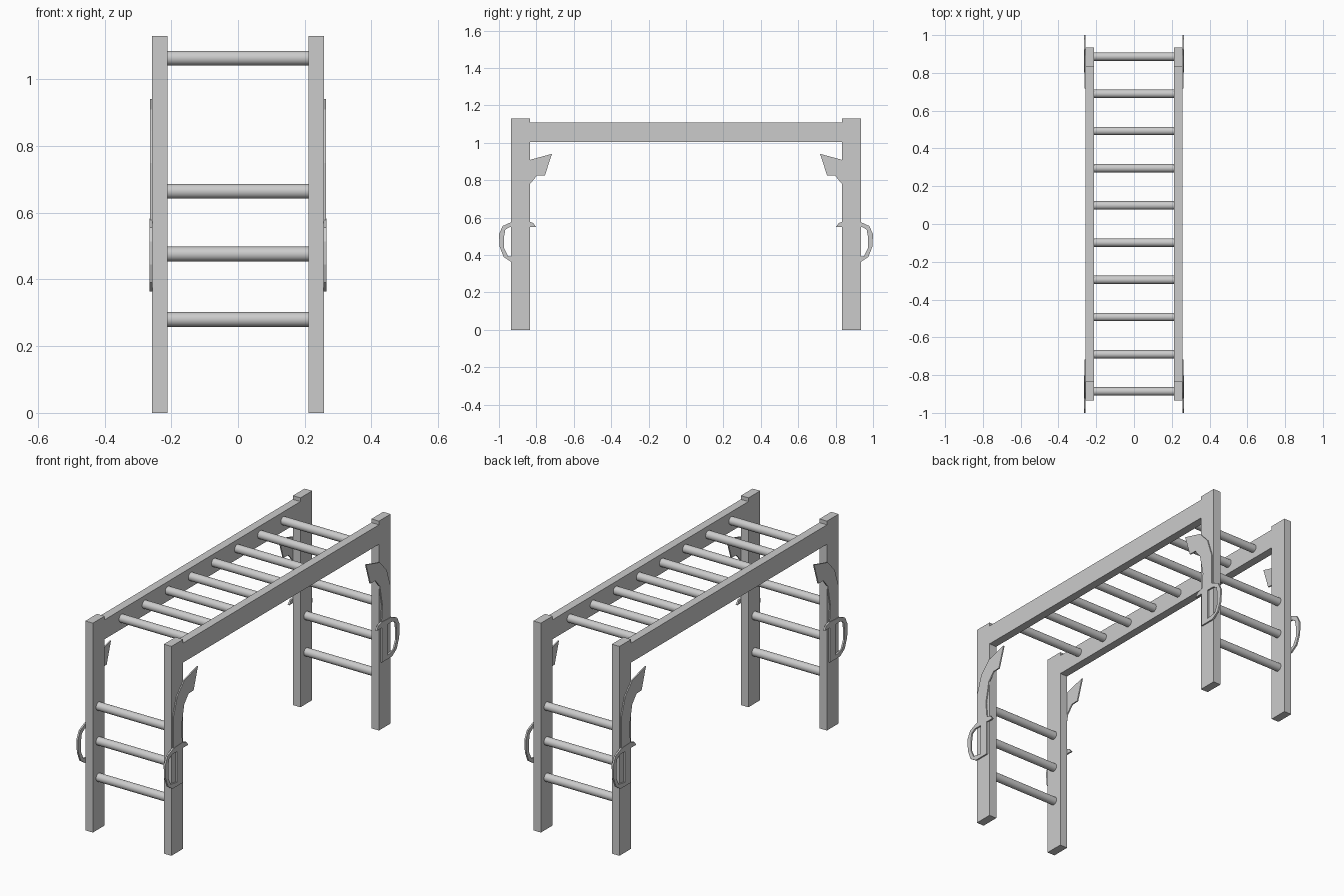
import bpy
from mathutils import Matrix, Vector

if "Cube" in bpy.data.objects:
    bpy.data.objects.remove(bpy.data.objects["Cube"])

YZX = Matrix(((0, 0, 1, 0), (1, 0, 0, 0), (0, 1, 0, 0), (0, 0, 0, 1)))


def add_mirror(obj, x, y):
    mod = obj.modifiers.new("mirror", 'MIRROR')
    mod.use_axis = (x, y, False)


def box(name, lo, hi, mirror):
    lo, hi = Vector(lo), Vector(hi)
    bpy.ops.mesh.primitive_cube_add(size=1)
    obj = bpy.context.object
    obj.name = name
    size = hi - lo
    obj.data.transform(Matrix.Translation((lo + hi) / 2) @ Matrix.Diagonal((*size, 1)))
    add_mirror(obj, *mirror)
    return obj


def rung(name, y, z):
    bpy.ops.mesh.primitive_cylinder_add(vertices=24, radius=0.022, depth=0.428,
                                        location=(0, y, z), rotation=(0, 1.5707963, 0))
    bpy.context.object.name = name
    bpy.ops.object.shade_smooth_by_angle()


def plate(name, outlines, x0, x1):
    """Flat plate from closed (y, z) outlines, copied to all four posts."""
    curve = bpy.data.curves.new(name, 'CURVE')
    curve.dimensions = '2D'
    curve.fill_mode = 'BOTH'
    curve.extrude = (x1 - x0) / 2
    for pts in outlines:
        spline = curve.splines.new('POLY')
        spline.points.add(len(pts) - 1)
        for p, (y, z) in zip(spline.points, pts):
            p.co = (y, z, 0, 1)
        spline.use_cyclic_u = True
    temp = bpy.data.objects.new(name + "_outline", curve)
    bpy.context.collection.objects.link(temp)
    bpy.context.view_layer.update()
    mesh = bpy.data.meshes.new_from_object(temp)
    bpy.data.objects.remove(temp)
    mesh.transform(Matrix.Translation(((x0 + x1) / 2, 0, 0)) @ YZX)
    for poly in mesh.polygons:
        poly.use_smooth = False
    obj = bpy.data.objects.new(name, mesh)
    bpy.context.collection.objects.link(obj)
    add_mirror(obj, True, True)


# Posts and top beams
box("posts", (0.212, 0.835, 0), (0.257, 0.935, 1.13), (True, True))
box("top_beams", (0.212, -0.836, 1.005), (0.257, 0.836, 1.11), (True, False))

# Overhead rungs
for i in range(8):
    rung(f"overhead_rung_{i + 1}", (i - 3.5) * 0.197, 1.063)

# Climbing rungs at both ends
for side, y in (("front", -0.886), ("back", 0.886)):
    for i, z in enumerate((0.28, 0.476, 0.664)):
        rung(f"{side}_ladder_rung_{i + 1}", y, z)

# Sword blades
blade = [(0.717, 0.941), (0.834, 0.909), (0.893, 0.845), (0.925, 0.749), (0.925, 0.575),
         (0.848, 0.575), (0.857, 0.668), (0.834, 0.78), (0.797, 0.824), (0.754, 0.826)]
plate("sword_blades", [blade], 0.256, 0.263)

# Sword handles with hand guard
guard = [(0.802, 0.551), (0.818, 0.572), (0.85, 0.582), (0.93, 0.578), (0.979, 0.556),
         (1.0, 0.513), (0.996, 0.444), (0.975, 0.39), (0.936, 0.364), (0.848, 0.364),
         (0.848, 0.551)]
hole = [(0.898, 0.551), (0.941, 0.551), (0.966, 0.535), (0.973, 0.497),
        (0.973, 0.438), (0.952, 0.394), (0.898, 0.385)]
plate("sword_handles", [guard, hole], 0.256, 0.265)
